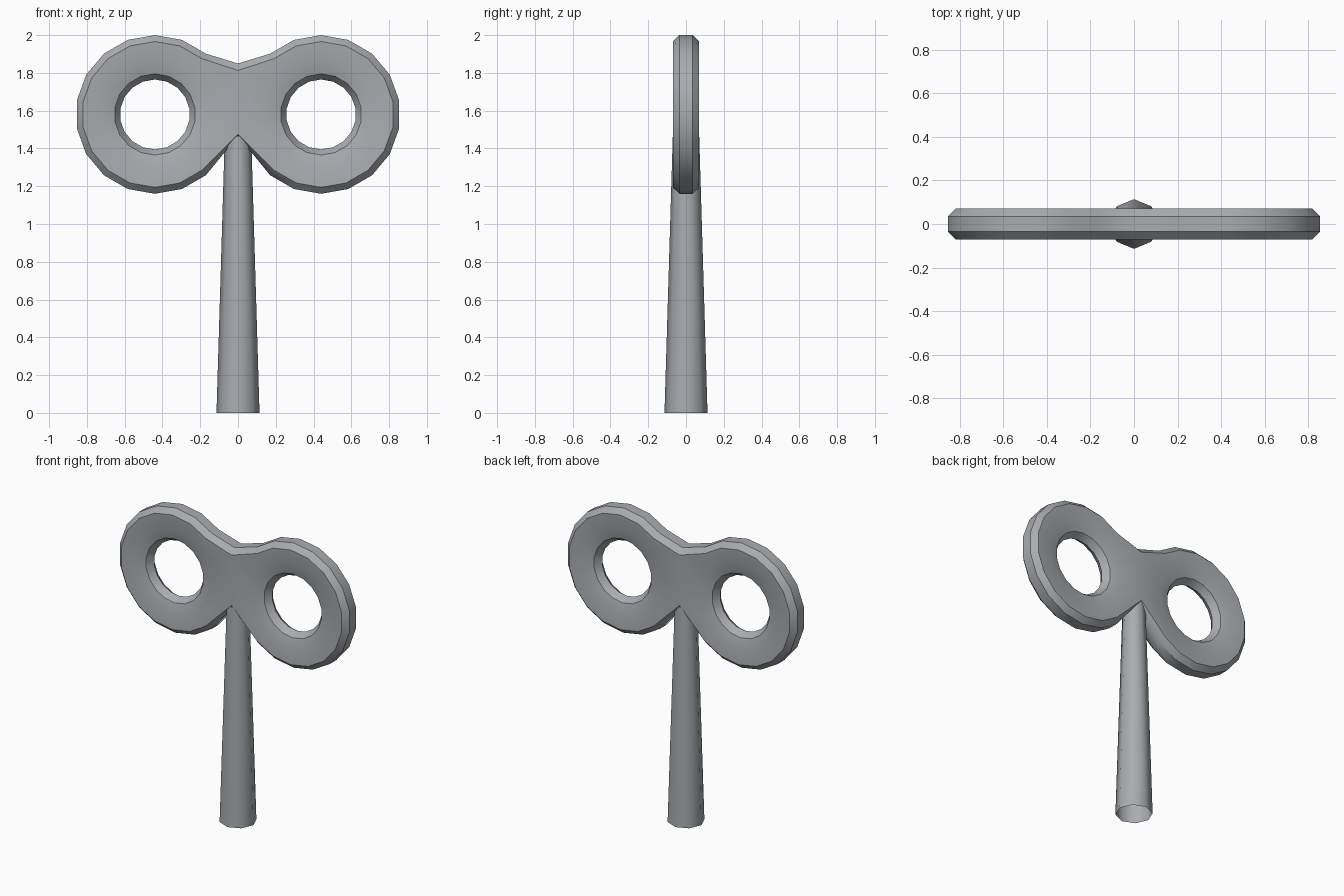
import bpy, bmesh, math

if "Cube" in bpy.data.objects:
    bpy.data.objects.remove(bpy.data.objects["Cube"])

steel = bpy.data.materials.new("grey steel")
steel.diffuse_color = (0.40, 0.41, 0.43, 1)
steel.use_nodes = True
steel.node_tree.nodes["Principled BSDF"].inputs["Base Color"].default_value = steel.diffuse_color

CX, CZ, N = 0.44, 1.58, 18          # loop centre and side count
# loop section from outer edge to hole: (radius, half thickness)
SECTION = [(0.42, 0.035), (0.386, 0.07), (0.285, 0.064), (0.215, 0.045), (0.185, 0.0)]
# columns of the loop that meet on the centre line: index -> heights of outer edge and rim
BRIDGE = {7: (1.85, 1.813), 8: (1.72, 1.72), 9: (1.59, 1.59), 10: (1.466, 1.474)}


def finish(bm, name, angle):
    bmesh.ops.recalc_face_normals(bm, faces=bm.faces)
    me = bpy.data.meshes.new(name)
    bm.to_mesh(me)
    bm.free()
    ob = bpy.data.objects.new(name, me)
    bpy.context.collection.objects.link(ob)
    me.materials.append(steel)
    bpy.ops.object.select_all(action='DESELECT')
    ob.select_set(True)
    bpy.context.view_layer.objects.active = ob
    bpy.ops.object.shade_smooth_by_angle(angle=math.radians(angle))
    return ob


# Key handle: two ring loops joined at the centre line
bm = bmesh.new()
rings = [(r, -y) for r, y in SECTION] + [(r, y) for r, y in SECTION[-2::-1]]
last = len(rings) - 1
grid = []
for k, (r, y) in enumerate(rings):
    row = []
    for i in range(N):
        a = math.radians(10 + 20 * i)
        x, z = CX + r * math.cos(a), CZ + r * math.sin(a)
        if i in BRIDGE and k in (0, 1, last - 1, last):
            rim = k in (1, last - 1)
            x, z = 0, BRIDGE[i][1 if rim else 0]
        row.append(bm.verts.new((x, y, z)))
    grid.append(row)
for k in range(len(rings)):
    a, b = grid[k], grid[(k + 1) % len(rings)]
    for i in range(N):
        j = (i + 1) % N
        if k in (0, last - 1, last) and 7 <= i <= 9:
            continue                # no outer band inside the bridge
        bm.faces.new((a[i], a[j], b[j], b[i]))
loose = [v for v in bm.verts if not v.link_faces]
bmesh.ops.delete(bm, geom=loose, context='VERTS')
# mirror the loop and weld it on x = 0
bmesh.ops.mirror(bm, geom=bm.verts[:] + bm.edges[:] + bm.faces[:],
                 axis='X', merge_dist=0.0001)
bmesh.ops.remove_doubles(bm, verts=bm.verts, dist=0.0001)
finish(bm, "key_handle", 40)

# Tapered eight-sided shaft, open at the bottom
bm = bmesh.new()
bmesh.ops.create_cone(bm, cap_ends=False, segments=8, radius1=0.114,
                      radius2=0.07, depth=1.465)
bmesh.ops.translate(bm, vec=(0, 0, 1.465 / 2), verts=bm.verts)
shaft = finish(bm, "key_shaft", 60)
# crease down the middle of front and back
attr = shaft.data.attributes.get("sharp_edge") or \
    shaft.data.attributes.new("sharp_edge", 'BOOLEAN', 'EDGE')
for e in shaft.data.edges:
    if all(abs(shaft.data.vertices[v].co.x) < 0.001 for v in e.vertices):
        attr.data[e.index].value = True
